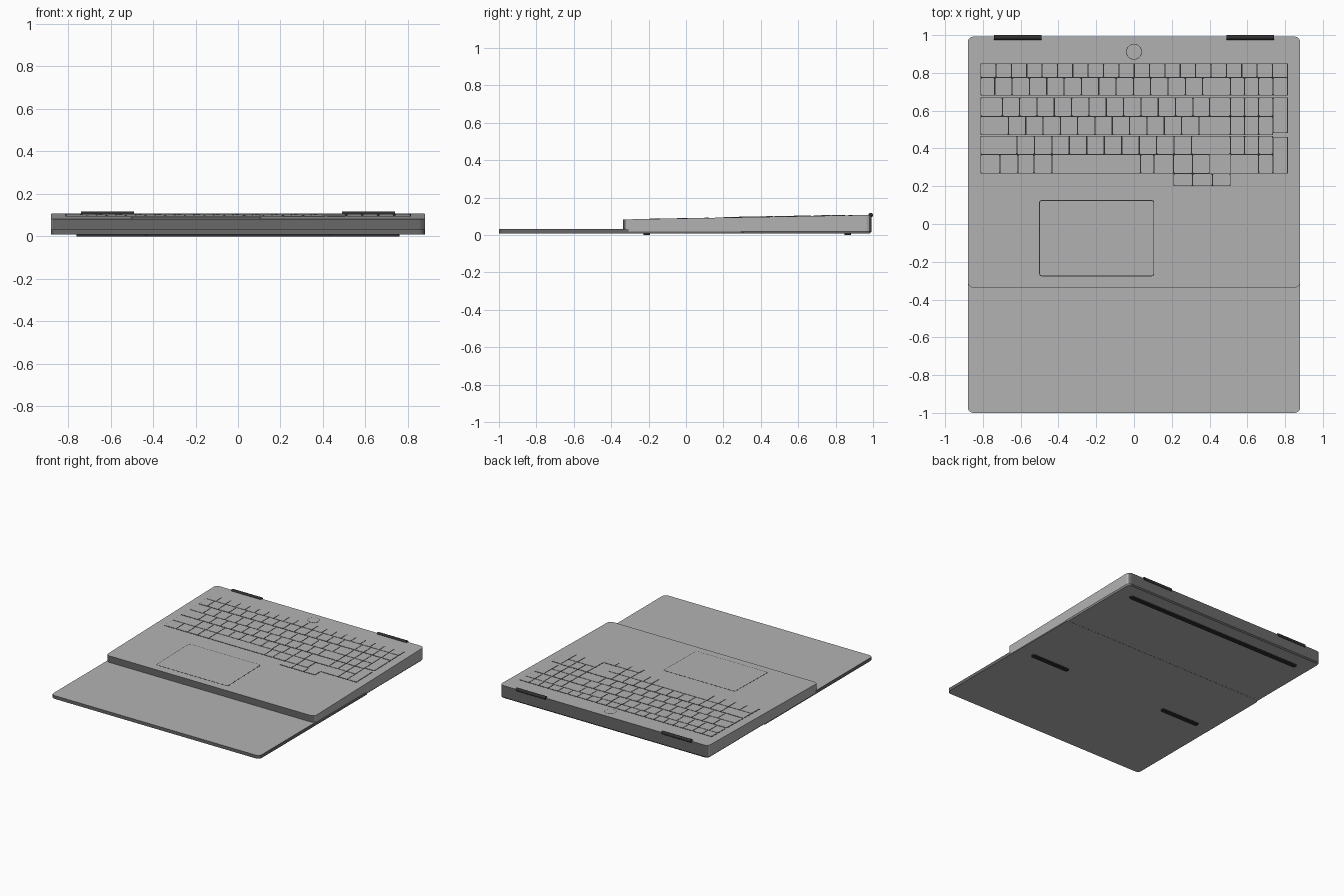
import bpy, bmesh, math

cube = bpy.data.objects.get("Cube")
if cube:
    bpy.data.objects.remove(cube, do_unlink=True)


def material(name, value):
    m = bpy.data.materials.new(name)
    m.use_nodes = True
    color = (value, value, value, 1)
    m.diffuse_color = color
    bsdf = m.node_tree.nodes["Principled BSDF"]
    bsdf.inputs["Base Color"].default_value = color
    bsdf.inputs["Roughness"].default_value = 0.6
    return m


SILVER = material("silver_grey", 0.45)
EDGE = material("dark_grey_edge", 0.14)
BLACK = material("near_black", 0.03)


def finish(name, bm, *mats):
    bmesh.ops.recalc_face_normals(bm, faces=bm.faces)
    mesh = bpy.data.meshes.new(name)
    bm.to_mesh(mesh)
    bm.free()
    for m in mats:
        mesh.materials.append(m)
    obj = bpy.data.objects.new(name, mesh)
    bpy.context.collection.objects.link(obj)
    return obj


def deck(y):
    """Height of the sloping top of the base."""
    return 0.083 + (y + 0.335) * 0.0182


def outline(x0, x1, y0, y1, r, steps=5):
    """Rounded rectangle, counter-clockwise."""
    pts = []
    corners = [(x1 - r, y1 - r), (x0 + r, y1 - r), (x0 + r, y0 + r), (x1 - r, y0 + r)]
    for i, (cx, cy) in enumerate(corners):
        for k in range(steps + 1):
            a = math.pi / 2 * (i + k / steps)
            pts.append((cx + r * math.cos(a), cy + r * math.sin(a)))
    return pts


def skin(bm, rings):
    """Close a stack of matching rings into a solid."""
    loops = [[bm.verts.new(p) for p in ring] for ring in rings]
    n = len(loops[0])
    for a, b in zip(loops, loops[1:]):
        for i in range(n):
            j = (i + 1) % n
            bm.faces.new((a[i], a[j], b[j], b[i]))
    bm.faces.new(loops[0][::-1])
    bm.faces.new(loops[-1])


def on_deck(bm, x0, x1, y0, y1, low, high, r=0.0):
    """Block that follows the slope of the deck."""
    pts = outline(x0, x1, y0, y1, r, 2) if r else [(x0, y0), (x1, y0), (x1, y1), (x0, y1)]
    skin(bm, [[(x, y, deck(y) + h) for x, y in pts] for h in (low, high)])


# Wedge base with a small bevel under the rim
bm = bmesh.new()
rim = outline(-0.88, 0.88, -0.337, 0.992, 0.03)
inner = outline(-0.872, 0.872, -0.329, 0.984, 0.022)
skin(bm, [[(x, y, 0.009) for x, y in inner],
          [(x, y, 0.018) for x, y in rim],
          [(x, y, deck(y)) for x, y in rim]])
bm.normal_update()
for f in bm.faces:
    f.material_index = int(abs(f.normal.y) > 0.7)
finish("base", bm, SILVER, EDGE)

# Flat lid slid under the front of the base
bm = bmesh.new()
rim = outline(-0.88, 0.88, -1.0, 0.32, 0.03)
skin(bm, [[(x, y, z) for x, y in rim] for z in (0.008, 0.033)])
bm.normal_update()
for f in bm.faces:
    f.material_index = int(abs(f.normal.z) < 0.5)
finish("lid", bm, SILVER, EDGE)


# Keyboard layout: each row is a list of key borders
def run(start, count, pitch):
    return [start + i * pitch for i in range(count)]


L, M, R = -0.812, 0.51, 0.814
PAD = [M, 0.585, 0.66, 0.735]
rows = [
    (0.778, 0.848, run(L, 21, (R - L) / 20)),
    (0.683, 0.772, [L] + run(-0.737, 13, 0.0917) + PAD + [R]),
    (0.573, 0.667, [L] + run(-0.697, 12, 0.0917) + [0.40] + PAD),
    (0.474, 0.567, [L] + run(-0.665, 12, 0.0917) + PAD),
    (0.371, 0.464, [L] + run(-0.62, 11, 0.0925) + PAD),
    (0.270, 0.365, [L, -0.71, -0.615, -0.53, -0.435, 0.035, 0.105, 0.21, 0.31, 0.40]),
    (0.270, 0.365, [M, 0.66, 0.735]),
    (0.204, 0.264, [0.21, 0.31, 0.415, M]),
    (0.485, 0.667, [0.735, R]),
    (0.270, 0.458, [0.735, R]),
]
GAP = 0.003
keys, gaps = bmesh.new(), bmesh.new()
for y0, y1, xs in rows:
    for x0, x1 in zip(xs, xs[1:]):
        on_deck(keys, x0 + GAP, x1 - GAP, y0, y1, 0, 0.003, 0.005)
        on_deck(gaps, x0, x1, y0 - GAP, y1 + GAP, -0.002, 0.001)
finish("keys", keys, SILVER)
finish("key_gaps", gaps, BLACK)

# Touchpad with a fine dark seam
bm = bmesh.new()
on_deck(bm, -0.502, 0.107, -0.277, 0.127, -0.002, 0.0005, 0.012)
finish("touchpad_seam", bm, BLACK)
bm = bmesh.new()
on_deck(bm, -0.498, 0.103, -0.273, 0.123, 0, 0.001, 0.01)
finish("touchpad", bm, SILVER)

# Round power button and its seam
for name, r, h, mat in (("power_button_seam", 0.042, 0.0005, BLACK),
                        ("power_button", 0.039, 0.001, SILVER)):
    bm = bmesh.new()
    circle = [(r * math.cos(a), 0.912 + r * math.sin(a))
              for a in (i * math.tau / 32 for i in range(32))]
    skin(bm, [[(x, y, deck(y) + z) for x, y in circle] for z in (-0.002, h)])
    finish(name, bm, mat)

# Hinge barrels on the back edge
for side, s in (("left", 1), ("right", -1)):
    bpy.ops.mesh.primitive_cylinder_add(vertices=24, radius=0.0125, depth=0.25,
                                        location=(s * 0.615, 0.9875, 0.106),
                                        rotation=(0, math.pi / 2, 0))
    hinge = bpy.context.object
    hinge.name = side + "_hinge"
    hinge.data.materials.append(BLACK)
    bpy.ops.object.shade_smooth_by_angle()

# Rubber feet: one long at the back, two short at the front
for name, x0, x1, y in (("back_foot", -0.76, 0.76, 0.865),
                        ("front_left_foot", 0.43, 0.76, -0.21),
                        ("front_right_foot", -0.76, -0.43, -0.21)):
    bm = bmesh.new()
    pts = outline(x0, x1, y - 0.017, y + 0.017, 0.012, 3)
    skin(bm, [[(x, v, z) for x, v in pts] for z in (0, 0.012)])
    finish(name, bm, BLACK)
